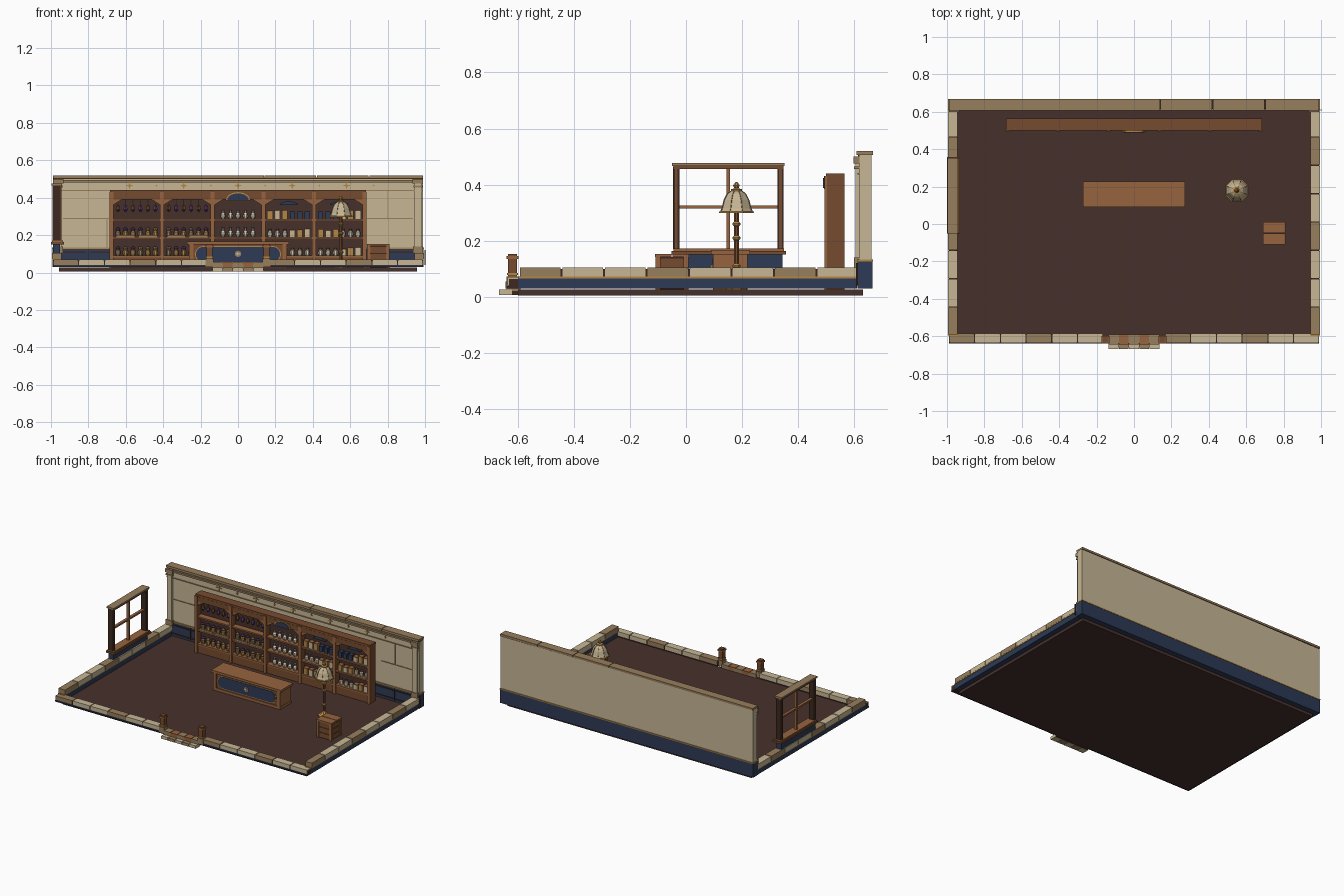
import bpy, bmesh, math, random
from mathutils import Vector

random.seed(4)
cube = bpy.data.objects.get("Cube")
if cube:
    bpy.data.objects.remove(cube)

COLOURS = {
    "cream": (.57, .47, .30), "tan": (.31, .21, .11), "floor": (.062, .03, .024),
    "wood": (.31, .125, .05), "shelf_wood": (.18, .07, .028), "navy": (.026, .042, .09),
    "gold": (.45, .24, .06), "dark": (.045, .022, .014), "ivory": (.66, .6, .48),
    "purple": (.12, .05, .18),
}
NAMES = list(COLOURS)
MATS = []
for name, rgb in COLOURS.items():
    m = bpy.data.materials.new(name)
    m.use_nodes = True
    m.diffuse_color = (*rgb, 1)
    bsdf = m.node_tree.nodes["Principled BSDF"]
    bsdf.inputs["Base Color"].default_value = (*rgb, 1)
    bsdf.inputs["Roughness"].default_value = .8
    MATS.append(m)


class Part:
    """Collects primitives into one named object."""

    def __init__(self, name):
        self.name, self.bm = name, bmesh.new()

    def loft(self, rings, col):
        i = NAMES.index(col)
        vs = [[self.bm.verts.new(p) for p in ring] for ring in rings]
        n = len(vs[0])
        faces = [self.bm.faces.new(vs[0]), self.bm.faces.new(vs[-1])]
        for a, b in zip(vs, vs[1:]):
            faces += [self.bm.faces.new((a[k], a[(k + 1) % n], b[(k + 1) % n], b[k])) for k in range(n)]
        for f in faces:
            f.material_index = i

    def box(self, x0, x1, y0, y1, z0, z1, col):
        self.loft([[(x0, y0, z), (x1, y0, z), (x1, y1, z), (x0, y1, z)] for z in (z0, z1)], col)

    def prism(self, outline, y0, y1, col):
        self.loft([[(x, y, z) for x, z in outline] for y in (y0, y1)], col)

    def lathe(self, x, y, z, profile, col, n=8):
        turn = [math.tau * (k + .5) / n for k in range(n)]
        self.loft([[(x + r * math.cos(a), y + r * math.sin(a), z + h) for a in turn] for r, h in profile], col)

    def done(self):
        bmesh.ops.recalc_face_normals(self.bm, faces=self.bm.faces)
        me = bpy.data.meshes.new(self.name)
        self.bm.to_mesh(me)
        self.bm.free()
        for m in MATS:
            me.materials.append(m)
        bpy.context.collection.objects.link(bpy.data.objects.new(self.name, me))


def ellipse(cx, cz, rx, rz, n=16, a0=0, a1=math.tau):
    return [(cx + rx * math.cos(a0 + (a1 - a0) * k / n), cz + rz * math.sin(a0 + (a1 - a0) * k / n)) for k in range(n + 1 if a1 < 6 else n)]


def star(cx, cz, r):
    return [(cx + q * math.cos(k * math.pi / 4), cz + q * math.sin(k * math.pi / 4)) for k in range(8) for q in [r if k % 2 == 0 else r * .3]]


# floor slab
p = Part("floor")
p.box(-.957, .957, -.6, .632, .005, .026, "floor")
p.done()

# low side walls: navy base, gold line, cap stones
for side, s in (("left", 1), ("right", -1)):
    p = Part(side + "_low_wall")
    a, b = sorted((s * .947, s * .99))
    p.box(a, b, -.6, .61, .03, .068, "navy")
    p.box(a - .003, b + .003, -.6, .61, .066, .072, "gold")
    p.box(a, b, -.59, .61, .07, .099, "dark")
    for k in range(8):
        y = -.595 + k * .1515
        p.box(a - .004, b + .004, y + .003, y + .148, .072, .105, "tan" if k % 3 == 0 else "cream")
    p.done()

# front low wall with a gap for the entrance
p = Part("front_low_wall")
for s in (-1, 1):
    a, b = sorted((s * .165, s * .99))
    p.box(a, b, -.632, -.59, .03, .063, "dark")
    p.box(a, b, -.638, -.59, .03, .038, "navy")
    for k in range(6):
        x = a + k * .1375
        p.box(x + .003, x + .135, -.636, -.585, .041, .07, "tan" if k % 3 == 0 else "cream")
p.done()

# entrance posts
for side, s in (("left", 1), ("right", -1)):
    p = Part(side + "_entrance_post")
    x = s * .152
    for w, z0, z1, col in ((.021, .03, .072, "tan"), (.016, .072, .135, "shelf_wood"), (.019, .078, .085, "gold"),
                           (.021, .135, .145, "wood"), (.016, .145, .153, "shelf_wood")):
        p.box(x - w, x + w, -.619 - w, -.619 + w, z0, z1, col)
    p.done()

# entrance steps
p = Part("entrance_steps")
p.box(-.135, .135, -.64, -.59, .02, .05, "tan")
p.box(-.132, .132, -.66, -.6, .007, .022, "dark")
for k in range(5):
    x = -.137 + k * .0548
    p.box(x + .002, x + .053, -.667, -.62, .006, .026, "tan" if k % 2 else "cream")
    p.box(x + .002, x + .053, -.643, -.59, .03, .054, "wood" if k % 2 else "tan")
p.done()

# back wall
p = Part("back_wall")
p.box(-.99, .99, .618, .662, .13, .505, "cream")
p.box(-.993, .993, .612, .665, .03, .128, "navy")
p.box(-.994, .994, .61, .667, .126, .133, "gold")
p.box(-.99, .99, .614, .662, .5, .508, "dark")
p.box(-.99, .99, .608, .62, .482, .494, "tan")
p.box(-.99, .99, .612, .62, .436, .442, "tan")
for x0, x1 in ((-.992, .14), (.14, .42), (.42, .7), (.7, .992)):
    p.box(x0 + .002, x1 - .002, .608, .667, .506, .52, "tan")
p.done()

# wall seams, wainscot panels and ornaments
p = Part("wall_trim")
for s in (-1, 1):
    a, b = sorted((s * .69, s * .935))
    p.box(a, b, .614, .62, .286, .291, "tan")
    x = -.7 if s < 0 else .8
    z = .133 if s < 0 else .29
    p.box(x - .002, x + .002, .614, .62, z, z + .15, "tan")
for k in range(10):
    x = -.9 + k * .2
    p.box(x - .088, x + .088, .606, .613, .045, .052, "dark")
    p.box(x - .088, x + .088, .606, .613, .105, .112, "dark")
    p.box(x + .097, x + .103, .606, .613, .04, .12, "dark")
for k in range(5):
    p.prism(star((k - 2) * .29, .465, .022), .612, .62, "gold")
    p.prism(star((k - 2) * .29 + .145, .465, .009), .612, .62, "gold")
p.done()

# corner pilasters
for side, s in (("left", 1), ("right", -1)):
    p = Part(side + "_pilaster")
    for w, y, z0, z1, col in ((.019, .604, .13, .48, "cream"), (.026, .6, .105, .14, "tan"),
                              (.025, .6, .455, .465, "tan"), (.028, .598, .475, .5, "tan")):
        p.box(s * .962 - w, s * .962 + w, y, .63, z0, z1, col)
    p.done()

# window on the right wall, with its stub wall and sill
p = Part("window_wall_stub")
p.box(-.99, -.952, -.035, .345, .1, .15, "navy")
p.done()
p = Part("window_sill")
p.box(-1, -.93, -.052, .357, .15, .163, "shelf_wood")
p.box(-.994, -.936, -.045, .35, .163, .172, "wood")
p.done()
p = Part("window_frame")
for y in (-.035, .337):
    p.box(-.988, -.948, y - .011, y + .011, .17, .465, "dark")
    p.box(-.991, -.945, y - .005, y + .005, .17, .465, "shelf_wood")
p.box(-.99, -.946, -.045, .348, .455, .468, "shelf_wood")
p.box(-.996, -.94, -.05, .352, .466, .477, "tan")
p.box(-.978, -.958, .145, .157, .17, .46, "wood")
p.box(-.978, -.958, -.03, .335, .314, .326, "wood")
p.done()

# shelving unit
p = Part("bookcase")
p.box(-.68, .68, .55, .565, .026, .435, "shelf_wood")
p.box(-.672, .672, .543, .551, .07, .4, "floor")
p.box(-.685, .685, .5, .565, .425, .44, "shelf_wood")
p.box(-.68, .68, .505, .56, .026, .08, "shelf_wood")
for k in range(6):
    x = -.677 + k * .2708
    p.box(x - .008, x + .008, .5, .56, .026, .43, "shelf_wood")
    p.box(x - .011, x + .011, .494, .503, .026, .43, "wood")
for k in range(5):
    x = -.5416 + k * .2708
    for z in (.09, .19, .285):
        p.box(x - .128, x + .128, .5, .55, z - .01, z, "wood")
    p.box(x - .128, x + .128, .499, .51, .39, .425, "shelf_wood")
    for s in (-1, 1):
        p.prism([(x + s * .128, .39), (x + s * .128, .36), (x + s * .08, .39)], .5, .508, "wood")
p.prism(ellipse(0, .385, .065, .045, 12, 0, math.pi), .492, .5, "gold")
p.prism(ellipse(0, .388, .057, .035, 12, 0, math.pi), .489, .493, "navy")
p.done()

# goods on the shelves
JAR = [(.011, 0), (.014, .012), (.013, .028), (.006, .034)]
VASE = [(.008, 0), (.014, .015), (.012, .028), (.005, .036), (.005, .046), (.008, .05)]
p = Part("shelf_goods")
for bay in range(5):
    cx = -.5416 + bay * .2708
    for row, z in enumerate((.09, .19, .285)):
        for k in range(6):
            x, y = cx - .1 + k * .04, .525
            if bay < 2 and row == 2:
                # hanging dried bundles
                p.box(x - .002, x + .002, y - .002, y + .002, z + .07, z + .108, "tan")
                p.lathe(x, y, z + .04, [(.003, 0), (.012, .012), (.01, .026), (.003, .036)],
                        "purple" if k % 2 else "shelf_wood", 6)
            elif bay < 2:
                p.lathe(x, y, z, JAR, "gold" if k % 3 else "tan")
                p.lathe(x, y, z + .034, [(.01, 0), (.014, .008), (.005, .016)], random.choice(("purple", "tan", "gold")), 6)
            elif bay == 2:
                if k < 5:
                    p.lathe(x + .02, y, z, VASE, "ivory")
            elif (bay + row + k // 3) % 2:
                h = random.uniform(.03, .045)
                p.box(x - .015, x + .015, y - .015, y + .015, z, z + h, "cream" if k % 2 else "gold")
                p.box(x - .016, x + .016, y - .016, y + .016, z + h, z + h + .006, "wood")
            elif row == 2:
                p.box(x - .014, x + .014, y - .015, y + .02, z, z + .04, "navy")
            else:
                p.lathe(x, y, z, JAR, "ivory")
                p.lathe(x, y, z + .034, [(.009, 0), (.009, .008)], "wood")
    if bay > 2:
        p.prism(ellipse(cx, .36, .05, .02, 8, 0, math.pi), .52, .54, "navy")
for bay in (0, 1):
    for s in (-1, 1):
        x = -.5416 + bay * .2708 + s * .06
        p.box(x - .05, x + .05, .502, .51, .19, .202, "tan")
p.done()

# counter with inlaid front
p = Part("counter")
p.box(-.258, .258, .102, .215, .026, .15, "shelf_wood")
p.box(-.264, .264, .096, .22, .026, .045, "wood")
p.box(-.273, .273, .09, .228, .15, .167, "wood")
for s in (-1, 1):
    p.box(s * .25 - .012, s * .25 + .012, .096, .22, .045, .15, "wood")
p.prism(ellipse(.185, .097, .045, .045, 10, -math.pi / 2, math.pi / 2)
        + ellipse(-.185, .097, .045, .045, 10, math.pi / 2, math.pi * 1.5), .098, .103, "gold")
p.prism(ellipse(.185, .097, .04, .04, 10, -math.pi / 2, math.pi / 2)
        + ellipse(-.185, .097, .04, .04, 10, math.pi / 2, math.pi * 1.5), .095, .1, "navy")
p.prism(ellipse(0, .1, .017, .017), .091, .096, "tan")
p.prism(star(0, .1, .015), .088, .092, "ivory")
p.done()

# floor lamp
p = Part("lamp_stand")
p.lathe(.55, .18, .026, [(.04, 0), (.04, .01), (.026, .018), (.014, .032), (.01, .04)], "gold")
p.lathe(.55, .18, .06, [(.009, 0), (.009, .25)], "shelf_wood")
for z in (.1, .2, .25):
    p.lathe(.55, .18, z, [(.009, 0), (.015, .006), (.015, .012), (.009, .018)], "gold")
p.lathe(.55, .18, .375, [(.022, 0), (.022, .008), (.008, .012), (.013, .022), (.003, .035)], "gold")
p.done()
p = Part("lamp_shade")
SHADE = [(.063, .3), (.055, .315), (.047, .345), (.035, .367), (.02, .378)]
p.lathe(.55, .18, 0, SHADE, "cream")
p.lathe(.55, .18, .298, [(.067, 0), (.066, .007)], "gold")
for k in range(8):
    a = math.tau * (k + .5) / 8
    d, t = Vector((math.cos(a), math.sin(a), 0)), Vector((-math.sin(a), math.cos(a), 0)) * .002
    rings = []
    for r, z in SHADE:
        c = Vector((.55, .18, z)) + d * r
        rings.append([c - t - d * .003, c - t + d * .002, c + t + d * .002, c + t - d * .003])
    p.loft(rings, "tan")
p.done()

# slatted crate
p = Part("crate")
p.box(.7, .8, -.1, 0, .026, .142, "dark")
for k in range(3):
    z = .03 + k * .037
    p.box(.697, .803, -.103, .003, z, z + .033, "shelf_wood")
for x in (.7, .8):
    for y in (-.1, 0):
        p.box(x - .009, x + .009, y - .009, y + .009, .026, .145, "wood")
for y in (-.11, -.048):
    p.box(.69, .81, y, y + .058, .141, .152, "wood")
p.done()
